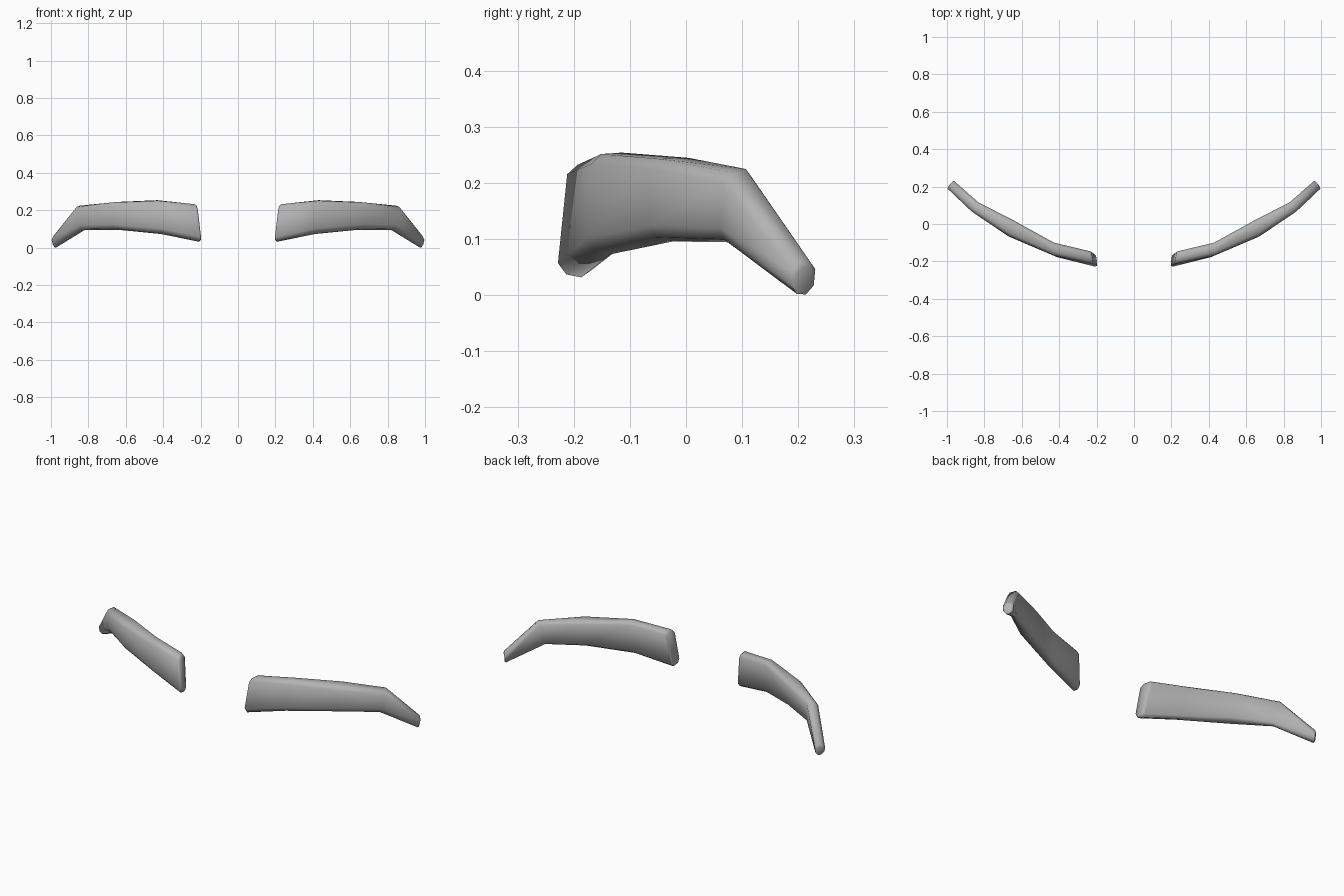
import bpy
import bmesh
import math
from mathutils import Vector

cube = bpy.data.objects.get("Cube")
if cube:
    bpy.data.objects.remove(cube)

grey = bpy.data.materials.new("plain grey")
grey.use_nodes = True
grey.diffuse_color = (0.45, 0.45, 0.45, 1)
grey.node_tree.nodes["Principled BSDF"].inputs["Base Color"].default_value = (0.45, 0.45, 0.45, 1)

# Cross-sections from inner to outer end:
# front bottom, front top, back top, back bottom
SECTIONS = [
    [(.205, -.23, .04), (.228, -.21, .232), (.24, -.143, .232), (.21, -.17, .028)],
    [(.41, -.178, .085), (.43, -.168, .25), (.43, -.098, .255), (.41, -.118, .068)],
    [(.67, -.067, .106), (.67, -.064, .242), (.64, .02, .245), (.63, -.01, .092)],
    [(.845, .06, .103), (.872, .068, .215), (.835, .12, .228), (.81, .085, .09)],
    [(.988, .185, .003), (1.0, .19, .058), (.962, .232, .063), (.965, .226, .0)],
]


def cut_corners(quad, size):
    """Turn a four-sided section into one with cut corners."""
    points = [Vector(p) for p in quad]
    ring = []
    for i, p in enumerate(points):
        for q in (points[i - 1], points[(i + 1) % 4]):
            way = q - p
            ring.append(p + way.normalized() * min(size, way.length * 0.3))
    return ring


def end_ring(ring, push):
    """Slightly smaller ring that rounds off an end."""
    centre = sum(ring, Vector()) / len(ring)
    return [p + (centre - p).normalized() * 0.009 + push for p in ring]


def make_brow(name, side):
    rings = [cut_corners(q, 0.017) for q in SECTIONS]
    rings.insert(0, end_ring(rings[0], Vector((-.01, 0, 0))))
    rings.append(end_ring(rings[-1], Vector((.003, .003, -.002))))
    bm = bmesh.new()
    loops = [[bm.verts.new((p.x * side, p.y, max(p.z, 0))) for p in r] for r in rings]
    for a, b in zip(loops, loops[1:]):
        for i in range(len(a)):
            j = (i + 1) % len(a)
            bm.faces.new((a[i], a[j], b[j], b[i]))
    bm.faces.new(loops[0])
    bm.faces.new(loops[-1])
    bmesh.ops.recalc_face_normals(bm, faces=bm.faces)
    mesh = bpy.data.meshes.new(name)
    bm.to_mesh(mesh)
    bm.free()
    mesh.materials.append(grey)
    obj = bpy.data.objects.new(name, mesh)
    bpy.context.collection.objects.link(obj)
    bpy.ops.object.select_all(action='DESELECT')
    obj.select_set(True)
    bpy.context.view_layer.objects.active = obj
    bpy.ops.object.shade_smooth_by_angle(angle=math.radians(65))


make_brow("left_eyebrow", 1)
make_brow("right_eyebrow", -1)
